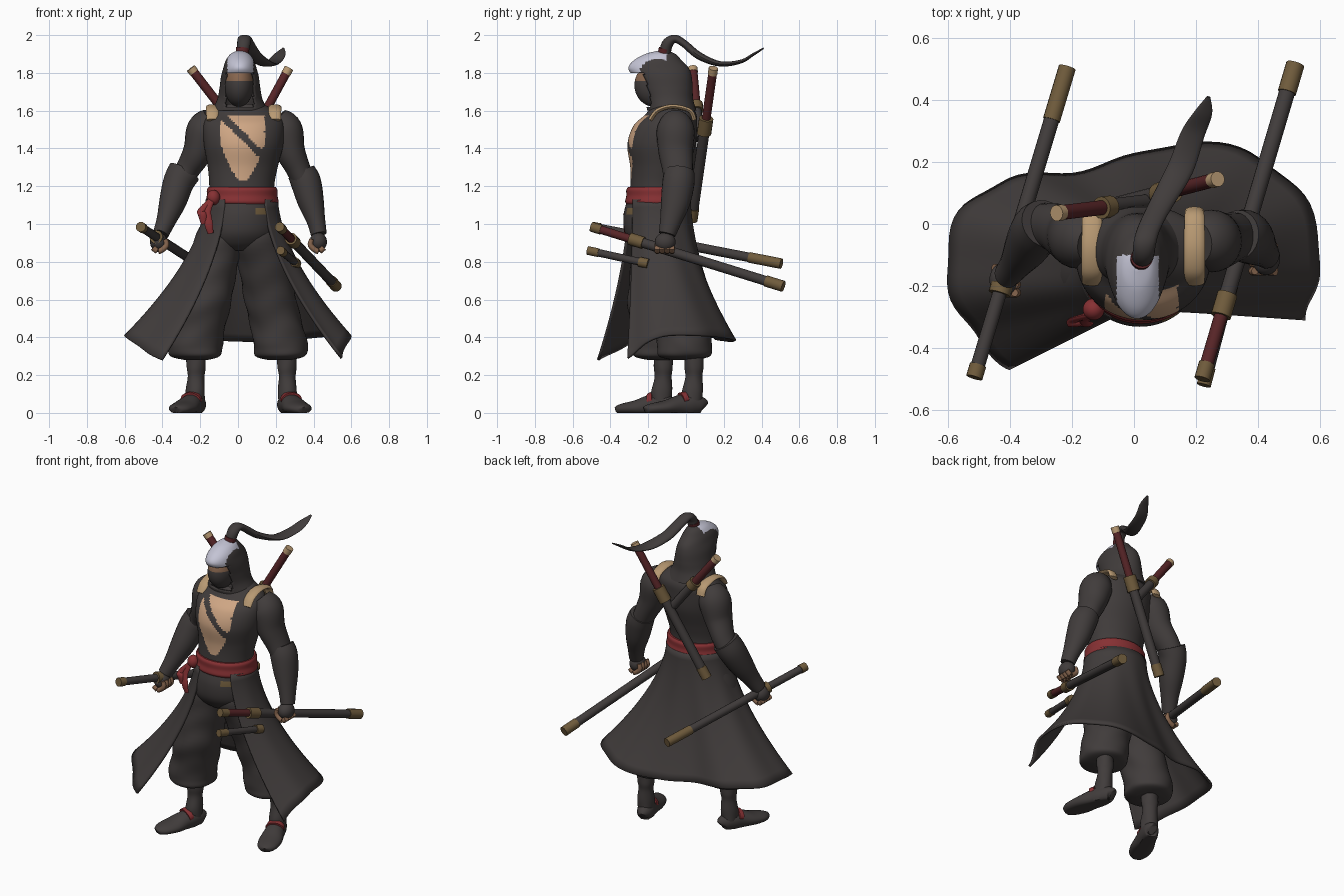
import bpy, bmesh, math
from mathutils import Vector


def mat(name, c):
    m = bpy.data.materials.new(name)
    m.diffuse_color = (*c, 1)
    return m


CLOTH = mat("charcoal cloth", (.052, .045, .044))
RED = mat("sash red", (.24, .03, .033))
WINE = mat("grip red", (.095, .018, .02))
GOLD = mat("old brass", (.16, .105, .045))
TAN = mat("tan leather", (.48, .32, .17))
SKIN = mat("skin", (.62, .38, .23))
SHADE = mat("shaded skin", (.24, .13, .075))
STEEL = mat("pale headplate", (.55, .55, .66))


def spline(pts, k):
    """Catmull-Rom through tuples of any length."""
    out = []
    for i in range(len(pts) - 1):
        a, b, c, d = pts[max(i - 1, 0)], pts[i], pts[i + 1], pts[min(i + 2, len(pts) - 1)]
        for j in range(k):
            t = j / k
            out.append([.5 * (2 * q + (r - p) * t + (2 * p - 5 * q + 4 * r - s) * t * t
                              + (3 * q - p - 3 * r + s) * t ** 3) for p, q, r, s in zip(a, b, c, d)])
    return out + [list(pts[-1])]


def finish(name, bm, mats, rule=None, angle=40):
    bmesh.ops.recalc_face_normals(bm, faces=bm.faces)
    if rule:
        for f in bm.faces:
            f.material_index = rule(f.calc_center_median())
    me = bpy.data.meshes.new(name)
    bm.to_mesh(me)
    bm.free()
    ob = bpy.data.objects.new(name, me)
    bpy.context.collection.objects.link(ob)
    for m in mats:
        me.materials.append(m)
    bpy.ops.object.select_all(action='DESELECT')
    ob.select_set(True)
    bpy.context.view_layer.objects.active = ob
    bpy.ops.object.shade_smooth_by_angle(angle=math.radians(angle))
    return ob


def tube(name, pts, mats, n=24, k=6, level=False, rule=None, fold=0, floor=False, cut=None, cap=True):
    """Loft of ellipses (x, y, z, side radius, other radius) along a path; level keeps rings horizontal."""
    mats = mats if isinstance(mats, list) else [mats]
    secs = spline(pts, k) if k > 1 else [list(p) for p in pts]
    bm, rings = bmesh.new(), []
    for i, s in enumerate(secs):
        T = Vector(secs[min(i + 1, len(secs) - 1)][:3]) - Vector(secs[max(i - 1, 0)][:3])
        T = Vector((0, 0, 1)) if level else T.normalized()
        side = (Vector((1, 0, 0)) - T * T.x).normalized()
        other = T.cross(side)
        ring = []
        for j in range(n):
            a = math.tau * j / n
            w = 1 + fold * math.sin(s[2] * 38 + 2.2 * math.sin(a * 2) + a)
            v = Vector(s[:3]) + side * math.cos(a) * s[3] * w + other * math.sin(a) * s[4] * w
            if floor:
                v.z = max(v.z, 0)
            ring.append(bm.verts.new(v))
        rings.append(ring)
    for r0, r1 in zip(rings, rings[1:]):
        for j in range(n):
            bm.faces.new((r0[j], r0[(j + 1) % n], r1[(j + 1) % n], r1[j]))
    if cap:
        bm.faces.new(rings[0])
        bm.faces.new(rings[-1])
    if cut:
        bmesh.ops.delete(bm, geom=[f for f in bm.faces if cut(f.calc_center_median())], context='FACES')
    return finish(name, bm, mats, rule)


def ball(name, c, r, mats, rule=None):
    bm = bmesh.new()
    bmesh.ops.create_uvsphere(bm, u_segments=40, v_segments=32, radius=1)
    for v in bm.verts:
        v.co = Vector([v.co[i] * r[i] + c[i] for i in range(3)])
    return finish(name, bm, mats, rule)


def sword(name, a, b, bands):
    a, b = Vector(a), Vector(b)
    for i, (t0, t1, r, m) in enumerate(bands):
        tube(f"{name}_{i}", [(*a.lerp(b, t0), r, r), (*a.lerp(b, t1), r, r)], m, n=16, k=1)


# torso with open chest and a diagonal strap
def chest(c):
    x, z = c.x - .025, c.z
    if c.y > -.12 or not 1.23 < z < 1.575 or abs(c.x + z - 1.49) < .027:
        return 0
    return int(abs(x) < .115 * min(1, (z - 1.22) / .2) ** .6)


tube("torso", [(.02, -.15, 1.08, .175, .155), (.02, -.15, 1.2, .172, .145), (.025, -.14, 1.3, .185, .155),
               (.03, -.13, 1.42, .21, .18), (.03, -.11, 1.52, .215, .168), (.03, -.08, 1.58, .19, .135),
               (.02, -.075, 1.635, .115, .1)], [CLOTH, SKIN], n=112, k=10, level=True, rule=chest)
for x in (-.135, .195):
    tube("shoulder_strap", [(x, -.19, 1.55, .032, .012), (x, -.15, 1.6, .034, .012), (x, -.07, 1.622, .034, .012),
                            (x, .02, 1.6, .032, .012), (x, .045, 1.55, .03, .012)], TAN, n=12)

# head, hood, tail of cloth
ball("masked_head", (.005, -.165, 1.735), (.078, .108, .115), [CLOTH, SHADE],
     lambda c: int(1.755 < c.z < 1.8 and c.y < -.2))
hood = tube("hood", [(.01, -.075, 1.6, .15, .13), (.01, -.09, 1.66, .12, .128), (.01, -.105, 1.72, .108, .14),
                     (.01, -.125, 1.78, .1, .155), (.01, -.145, 1.825, .088, .16), (.01, -.15, 1.865, .075, .128),
                     (.01, -.135, 1.9, .05, .08), (.01, -.125, 1.917, .015, .025)],
            [CLOTH, STEEL], n=64, k=8, level=True,
            rule=lambda c: int(c.y < -.1 and abs(c.x - .012) < .068 and c.z > 1.8),
            cut=lambda c: c.y < -.12 and 1.62 < c.z < 1.8 and abs(c.x - .01) < .078)
s = hood.modifiers.new("thickness", 'SOLIDIFY')
s.thickness = .012
tube("cloth_tail", [(.02, -.115, 1.88, .03, .03), (.03, -.1, 1.95, .035, .03), (.035, -.06, 1.98, .036, .022),
                    (.05, -.01, 1.955, .036, .02), (.09, .07, 1.89, .038, .02), (.15, .18, 1.848, .042, .014),
                    (.19, .29, 1.86, .038, .01), (.225, .36, 1.9, .028, .007), (.24, .41, 1.93, .006, .004)],
     CLOTH, n=16)
tube("tail_tie", [(.022, -.115, 1.905, .034, .034), (.025, -.11, 1.93, .036, .034)], WINE, k=1)

# arms, flared forearm guards and fists
ARMS = (("left", [(-.13, -.06, 1.555, .07, .07), (-.175, -.045, 1.5, .095, .1), (-.21, -.035, 1.39, .08, .092),
                  (-.26, -.01, 1.3, .066, .078), (-.31, -.005, 1.22, .06, .07)],
         [(-.285, .0, 1.275, .088, .08), (-.315, -.02, 1.22, .082, .085), (-.345, -.07, 1.12, .072, .076),
          (-.38, -.125, 1.02, .052, .055), (-.41, -.165, .945, .042, .045)], (-.42, -.18, .905)),
        ("right", [(.2, -.06, 1.555, .07, .07), (.245, -.055, 1.5, .095, .1), (.275, -.055, 1.39, .08, .092),
                   (.315, -.045, 1.3, .066, .082), (.35, -.04, 1.22, .06, .075)],
         [(.335, -.035, 1.275, .075, .08), (.36, -.04, 1.22, .08, .085), (.385, -.055, 1.12, .07, .078),
          (.412, -.08, 1.02, .05, .058), (.428, -.1, .945, .042, .045)], (.425, -.11, .905)))
for side, upper, lower, h in ARMS:
    tube(side + "_upper_arm", upper, CLOTH)
    tube(side + "_forearm_guard", lower, CLOTH)
    ball(side + "_fist", h, (.046, .055, .05), [CLOTH])
    for i in range(4):
        y = h[1] - .042 + .026 * i
        g = 1 if h[0] < 0 else -1
        tube(side + "_finger", [(h[0] - .03 * g, y, h[2] - .03, .015, .015), (h[0], y, h[2] - .05, .015, .015),
                                (h[0] + .04 * g, y, h[2] - .02, .015, .015), (h[0] + .035 * g, y, h[2] + .015, .012, .012)],
             SHADE, n=10, k=4)

# sash, knot and hanging ends
tube("sash", [(.025, -.15, 1.105, .185, .165), (.022, -.15, 1.12, .193, .172), (.022, -.15, 1.15, .187, .166),
              (.022, -.15, 1.18, .187, .166), (.022, -.15, 1.195, .178, .156)], RED, n=48, level=True)
ball("sash_knot", (-.13, -.275, 1.14), (.035, .035, .04), [RED])
for dx, dz in ((0, 0), (-.035, .05)):
    tube("sash_end", [(-.13, -.29, 1.14, .014, .01), (-.16 + dx, -.31, 1.07, .018, .008),
                      (-.155 + dx, -.325, 1.0 + dz, .022, .007), (-.145 + dx, -.32, .95 + dz, .015, .006)], RED, n=10)

# hips with a brass hanger, baggy trousers
tube("hips", [(.02, -.15, 1.13, .18, .16), (.02, -.155, 1.05, .19, .175), (.015, -.15, .96, .195, .175),
              (.01, -.14, .9, .17, .15), (.01, -.14, .86, .1, .1)], [CLOTH, GOLD], n=64, k=8, level=True,
     rule=lambda c: int(1.045 < c.z < 1.085 and c.x > .1 and c.y < -.12))
for side, g, dy in (("left", -1, -.14), ("right", 1, -.01)):
    m = (dy - .13) / 2
    tube(side + "_trouser_leg", [(g * .07, -.14, 1.05, .1, .12), (g * .1, -.145, .92, .13, .14),
                                 (g * .145, m - .01, .75, .138, .15), (g * .175, dy - .02, .58, .138, .15),
                                 (g * .21, dy, .44, .14, .145), (g * .226, dy, .35, .143, .145),
                                 (g * .225, dy, .3, .13, .135), (g * .22, dy, .28, .06, .06)],
         CLOTH, n=40, level=True, fold=.022)

# wrapped ankles, instep straps and boots
for side, heel, toe, g in (("left", (-.205, -.08), (-.325, -.36), -1), ("right", (.245, .085), (.345, -.21), 1)):
    def at(t, z, rx, rz):
        return (heel[0] + (toe[0] - heel[0]) * t, heel[1] + (toe[1] - heel[1]) * t, z, rx, rz)
    tube(side + "_ankle", [at(.14, .31, .052, .05), at(.14, .24, .05, .05), at(.15, .19, .044, .045),
                           at(.17, .12, .05, .055), at(.18, .06, .05, .055)], CLOTH, level=True, fold=.03)
    tube(side + "_boot", [at(-.03, .03, .02, .03), at(.02, .04, .042, .045), at(.2, .045, .055, .06),
                          at(.4, .04, .06, .055), at(.65, .028, .07, .04), at(.88, .022, .06, .03),
                          at(1, .018, .035, .022), at(1.03, .015, .01, .015)], CLOTH, floor=True)
    tube(side + "_instep_strap", [at(.29, .075, .054, .04), at(.38, .068, .058, .04)], RED, k=1)

# long split coat skirt, flaring from waist to hem
HEM = spline([(-.4, -.465, .28), (-.5, -.37, .33), (-.58, -.24, .395), (-.6, -.09, .41), (-.54, .06, .41),
              (-.4, .14, .4), (-.2, .165, .39), (0, .215, .38), (.2, .262, .38), (.4, .21, .4), (.54, .09, .41),
              (.6, -.1, .41), (.575, -.21, .37), (.55, -.31, .29)], 6)
bm, rows = bmesh.new(), []
for i, (hx, hy, hz) in enumerate(HEM):
    u = i / (len(HEM) - 1)
    a = math.radians(-118 - 292 * u)
    wx, wy = .02 + .185 * math.cos(a), -.15 + .168 * math.sin(a)
    row = []
    for j in range(19):
        t = j / 18
        f = t ** 1.65
        w = .008 * t * math.sin(u * 50)
        row.append(bm.verts.new((wx + (hx - wx) * f + w * math.cos(a), wy + (hy - wy) * f + w * math.sin(a),
                                 1.13 + (hz - 1.13) * t)))
    rows.append(row)
for r0, r1 in zip(rows, rows[1:]):
    for j in range(18):
        bm.faces.new((r0[j], r1[j], r1[j + 1], r0[j + 1]))
skirt = finish("coat_skirt", bm, [CLOTH])
s = skirt.modifiers.new("thickness", 'SOLIDIFY')
s.thickness = .014
s.offset = 0

# four swords: one in hand, two at the hip, two crossed on the back
sword("held_sword", (-.515, -.495, .985), (-.215, .505, .79),
      [(0, .04, .027, GOLD), (.04, .27, .023, CLOTH), (.27, .3, .036, GOLD), (.3, .83, .025, CLOTH), (.83, 1, .028, GOLD)])
sword("hip_sword", (.22, -.5, .985), (.52, .515, .67),
      [(0, .05, .026, GOLD), (.05, .2, .022, WINE), (.2, .27, .033, GOLD), (.27, .91, .026, CLOTH), (.91, 1, .03, GOLD)])
sword("short_hip_sword", (.225, -.52, .86), (.31, -.2, .79),
      [(0, .18, .023, GOLD), (.18, .85, .02, CLOTH), (.85, 1, .026, GOLD)])
sword("long_back_sword", (.27, .145, 1.825), (-.17, .03, 1.02),
      [(0, .04, .025, TAN), (.04, .33, .023, WINE), (.33, .43, .038, GOLD), (.43, .92, .028, CLOTH), (.92, 1, .031, GOLD)])
sword("short_back_sword", (-.25, .035, 1.825), (.04, .07, 1.45),
      [(0, .06, .026, TAN), (.06, .5, .024, WINE), (.5, .6, .036, GOLD), (.6, 1, .026, CLOTH)])
